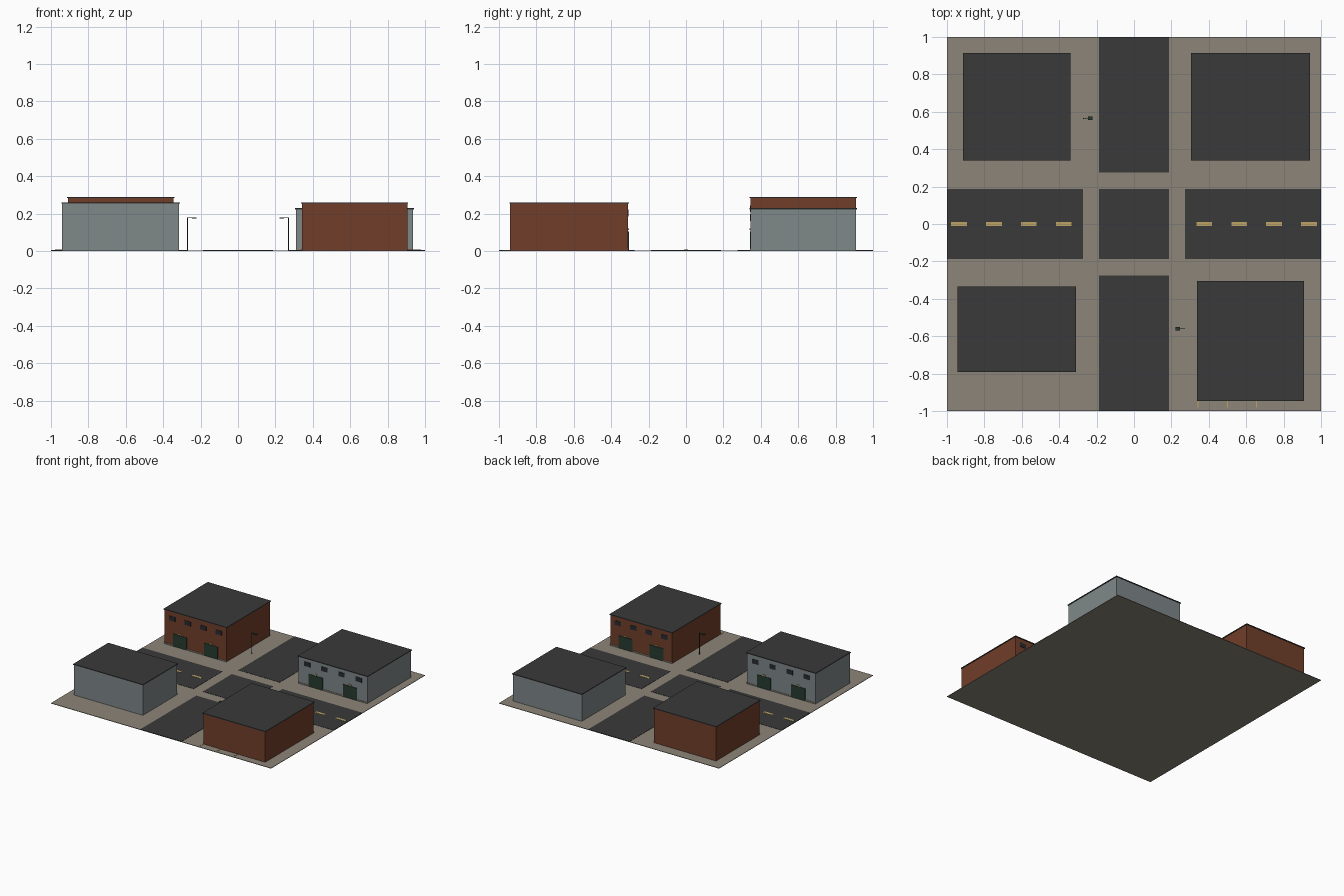
import bpy, bmesh, math
from mathutils import Matrix

if "Cube" in bpy.data.objects:
    bpy.data.objects.remove(bpy.data.objects["Cube"])


def mat(name, r, g, b):
    m = bpy.data.materials.new(name)
    m.diffuse_color = (r, g, b, 1)
    m.use_nodes = True
    m.node_tree.nodes["Principled BSDF"].inputs["Base Color"].default_value = m.diffuse_color
    return m


PAVE = mat("concrete paving", 0.262, 0.235, 0.19)
DARK = mat("dark asphalt", 0.042, 0.042, 0.042)
BRICK = mat("red brick", 0.165, 0.049, 0.023)
STEEL = mat("grey cladding", 0.209, 0.246, 0.25)
YELLOW = mat("road yellow", 0.51, 0.37, 0.13)
GREEN = mat("dark green", 0.021, 0.045, 0.032)
GLASS = mat("window glass", 0.02, 0.024, 0.03)


def boxes(name, material, spans):
    """One object made of boxes given as (x0, x1, y0, y1, z0, z1)."""
    bm = bmesh.new()
    for x0, x1, y0, y1, z0, z1 in spans:
        m = Matrix.Translation(((x0 + x1) / 2, (y0 + y1) / 2, (z0 + z1) / 2))
        m = m @ Matrix.Diagonal((x1 - x0, y1 - y0, z1 - z0, 1))
        bmesh.ops.create_cube(bm, size=1, matrix=m)
    me = bpy.data.meshes.new(name)
    bm.to_mesh(me)
    bm.free()
    me.materials.append(material)
    ob = bpy.data.objects.new(name, me)
    bpy.context.collection.objects.link(ob)
    return ob


G = 0.004   # top of the paving
R = 0.006   # top of the asphalt

# Paving and the crossing roads
boxes("paving", PAVE, [(-1, 1, -1, 1, 0, G)])
boxes("roads", DARK, [
    (-0.187, 0.187, -0.187, 0.187, G - 0.002, R),
    (-0.187, 0.187, 0.275, 1, G - 0.002, R),
    (-0.187, 0.187, -1, -0.275, G - 0.002, R),
    (0.273, 1, -0.187, 0.187, G - 0.002, R),
    (-1, -0.273, -0.187, 0.187, G - 0.002, R)])

# Lane dashes and parking bay lines
dashes = []
for s in (-1, 1):
    for i in range(4):
        c = s * (0.375 + 0.187 * i)
        dashes.append((c - 0.042, c + 0.042, -0.01, 0.01, R - 0.001, R + 0.001))
boxes("lane_dashes", YELLOW, dashes)
boxes("parking_lines", YELLOW, [(x - 0.003, x + 0.003, -0.98, -0.92, G - 0.001, G + 0.002)
                                for x in (0.343, 0.5, 0.655)])


def building(name, material, x0, x1, y0, y1, h, side):
    """Flat-roofed block; side is -1 or 1 for the street face along y."""
    boxes(name + "_walls", material, [(x0, x1, y0, y1, G - 0.002, h - 0.006)])
    o = 0.005
    boxes(name + "_roof", DARK, [(x0 - o, x1 + o, y0 - o, y1 + o, h - 0.007, h)])
    face = y0 if side < 0 else y1
    w = x1 - x0

    def plate(cx, half, z0, z1, depth):
        a, b = sorted((face - side * 0.002, face + side * depth))
        return (cx - half, cx + half, a, b, z0, z1)

    # Windows, doors, yellow door lights and a low kerb
    wz = h * 0.78
    boxes(name + "_windows", GLASS, [plate(x0 + w * (i + 0.5) / 4, 0.028, wz - 0.018, wz + 0.018, 0.003)
                                     for i in range(4)])
    centres = [x0 + w * 0.25, x0 + w * 0.75]
    boxes(name + "_doors", GREEN, [plate(c, 0.063, G, 0.105, 0.004) for c in centres])
    boxes(name + "_door_lights", YELLOW, [plate(c, 0.012, 0.112, 0.12, 0.006) for c in centres])
    boxes(name + "_kerb", PAVE, [plate((x0 + x1) / 2, w / 2, G, 0.014, 0.003)])


building("back_left_block", BRICK, -0.91, -0.345, 0.345, 0.91, 0.29, -1)
building("back_right_block", STEEL, 0.31, 0.935, 0.345, 0.91, 0.23, -1)
building("front_left_block", STEEL, -0.94, -0.315, -0.785, -0.34, 0.26, 1)
building("front_right_block", BRICK, 0.343, 0.905, -0.94, -0.31, 0.26, 1)

# Two street lamps, each arm reaching over the road
for name, s, y in (("left", -1, 0.565), ("right", 1, -0.56)):
    bpy.ops.mesh.primitive_cylinder_add(vertices=8, radius=0.003, depth=0.176,
                                        location=(s * 0.27, y, 0.092))
    pole = bpy.context.object
    pole.name = name + "_lamp_pole"
    pole.data.materials.append(GREEN)
    a, b = sorted((s * 0.273, s * 0.225))
    boxes(name + "_lamp_arm", GREEN, [(a, b, y - 0.002, y + 0.002, 0.176, 0.18)])
    a, b = sorted((s * 0.247, s * 0.223))
    boxes(name + "_lamp_head", GREEN, [(a, b, y - 0.009, y + 0.009, 0.173, 0.18)])
